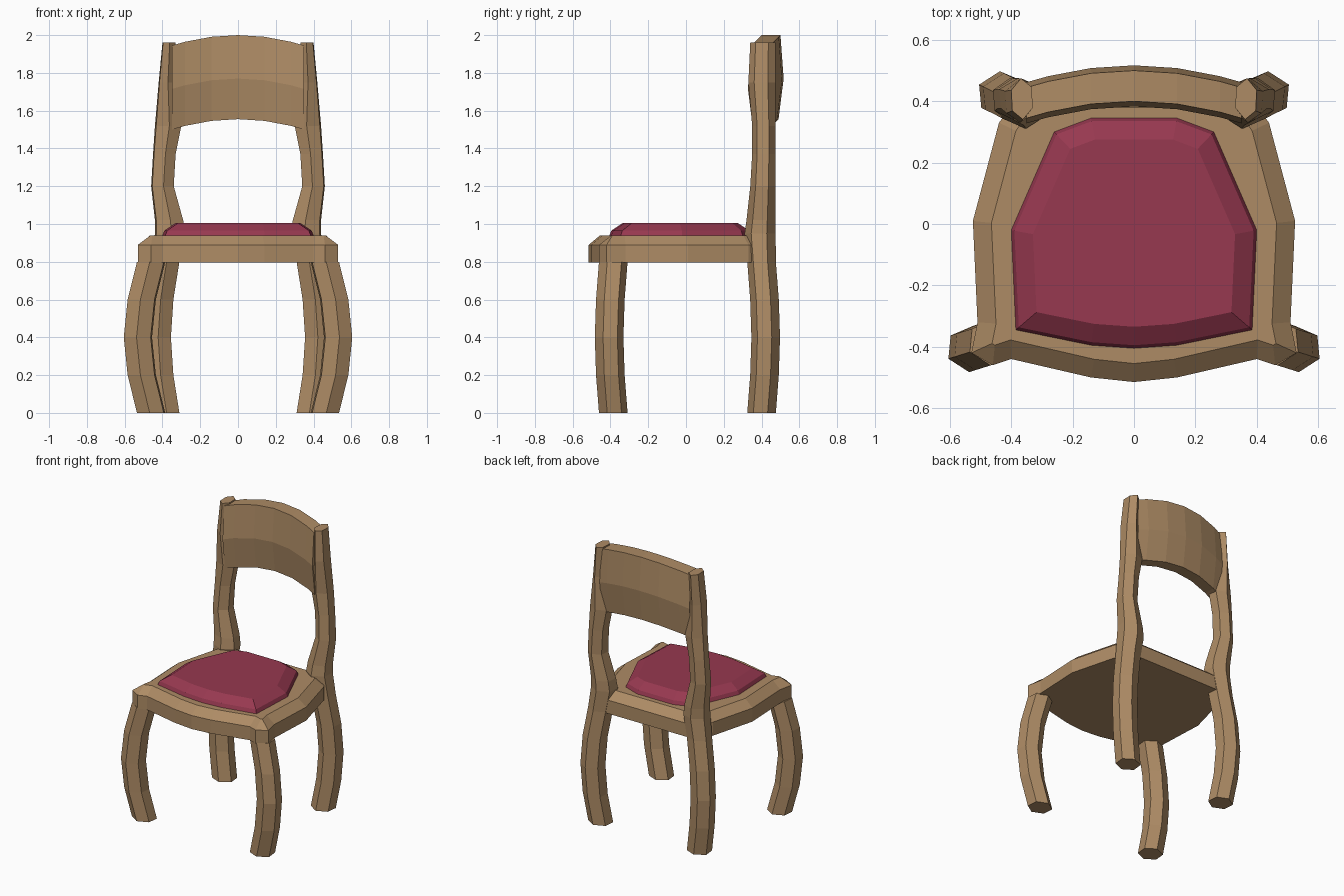
import bpy
import bmesh
from math import cos, sin, pi, radians

cube = bpy.data.objects.get("Cube")
if cube:
    bpy.data.objects.remove(cube, do_unlink=True)


def make_material(name, colour):
    material = bpy.data.materials.new(name)
    material.use_nodes = True
    material.diffuse_color = colour
    shader = material.node_tree.nodes["Principled BSDF"]
    shader.inputs["Base Color"].default_value = colour
    return material


wood = make_material("tan wood", (0.42, 0.26, 0.13, 1))
fabric = make_material("crimson fabric", (0.31, 0.04, 0.08, 1))


def finish(name, bm, material):
    """Turn a bmesh into a named object with one material."""
    bmesh.ops.recalc_face_normals(bm, faces=bm.faces)
    mesh = bpy.data.meshes.new(name)
    bm.to_mesh(mesh)
    bm.free()
    mesh.materials.append(material)
    obj = bpy.data.objects.new(name, mesh)
    bpy.context.collection.objects.link(obj)


def loft(bm, rings):
    """Skin equal-length point rings, cap both ends, return the last cap."""
    loops = [[bm.verts.new(point) for point in ring] for ring in rings]
    for low, high in zip(loops, loops[1:]):
        for i in range(len(low)):
            bm.faces.new((low[i - 1], low[i], high[i], high[i - 1]))
    bm.faces.new(loops[0])
    return bm.faces.new(loops[-1])


def plate(name, half, bottom, top, steps, material):
    """Extrude a mirrored outline, then step its top inwards and upwards."""
    outline = half + [(-x, y) for x, y in reversed(half) if x > 0]
    bm = bmesh.new()
    cap = loft(bm, [[(x, y, z) for x, y in outline] for z in (bottom, top)])
    bmesh.ops.recalc_face_normals(bm, faces=bm.faces)
    for inset, rise in steps:
        bmesh.ops.inset_region(bm, faces=[cap], thickness=inset, use_even_offset=True)
        bmesh.ops.translate(bm, verts=cap.verts, vec=(0, 0, rise))
    finish(name, bm, material)


def hexagon(z, inner, outer, near, far, side):
    """Six-sided section, turned outwards, filling the given bounds."""
    ring = []
    for corner in range(6):
        angle = radians(25 + 60 * corner)
        x = (inner + outer) / 2 + (outer - inner) * 0.55 * cos(angle)
        y = (near + far) / 2 + (far - near) * 0.5 * sin(angle)
        ring.append((side * x, y, z))
    return ring


def bowed_leg(x, y, bow_x, bow_y, facing):
    """Rows of height and bounds for a leg that swells outwards halfway up."""
    rows = []
    for step in range(5):
        swell = sin(pi * step / 4)
        cx, cy = x + bow_x * swell, y + bow_y * swell
        depth = 0.076 * facing
        rows.append((step / 5, cx - 0.075, cx + 0.075, cy - depth, cy + depth))
    return rows


# Legs: the back pair carries on upwards as the backrest posts
front_leg = bowed_leg(0.46, -0.385, 0.07, -0.022, -1)
back_leg = bowed_leg(0.385, 0.4, 0.045, 0.022, 1)

# Post rows: height, inner edge, outer edge, front edge
posts = [(0.95, 0.28, 0.44, 0.31), (1.02, 0.29, 0.44, 0.32), (1.2, 0.34, 0.46, 0.34),
         (1.37, 0.33, 0.45, 0.35), (1.52, 0.3, 0.44, 0.35),
         (1.75, 0.33, 0.42, 0.33), (1.96, 0.33, 0.4, 0.34)]
back_leg += [row + (0.475,) for row in posts]

for side, word in ((1, "left"), (-1, "right")):
    for name, rows in (("front_leg_", front_leg), ("back_leg_and_post_", back_leg)):
        bm = bmesh.new()
        loft(bm, [hexagon(*row, side) for row in rows])
        finish(name + word, bm, wood)

# Seat frame with a bevelled rim and chamfered front corners
frame = [(0, -0.515), (0.14, -0.5), (0.4, -0.44), (0.46, -0.46), (0.53, -0.42),
         (0.51, -0.32), (0.525, 0.01), (0.44, 0.33), (0.36, 0.44)]
plate("seat_frame", frame, 0.795, 0.89, [(0.06, 0.05)], wood)

# Padded cushion with a steep edge and a wide soft slope
pad = [(0, -0.405), (0.14, -0.395), (0.385, -0.345), (0.4, -0.02),
       (0.26, 0.3), (0.14, 0.345)]
plate("seat_cushion", pad, 0.93, 0.94, [(0.01, 0.025), (0.06, 0.04)], fabric)

# Backrest: a bulging section swept along a shallow arc between the posts
section = [(1.555, 0.04), (1.77, 0.067), (2, 0.05)]
profile = [(0.45 - half, z) for z, half in section]
profile += [(0.45 + half, z) for z, half in reversed(section)]
rings = []
for station in (-2.5, -2, -1, 0, 1, 2, 2.5):
    x = 0.14 * station
    drop = 0.45 * x * x
    rings.append([(x, y - drop, z - drop) for y, z in profile])
bm = bmesh.new()
loft(bm, rings)
finish("backrest", bm, wood)
